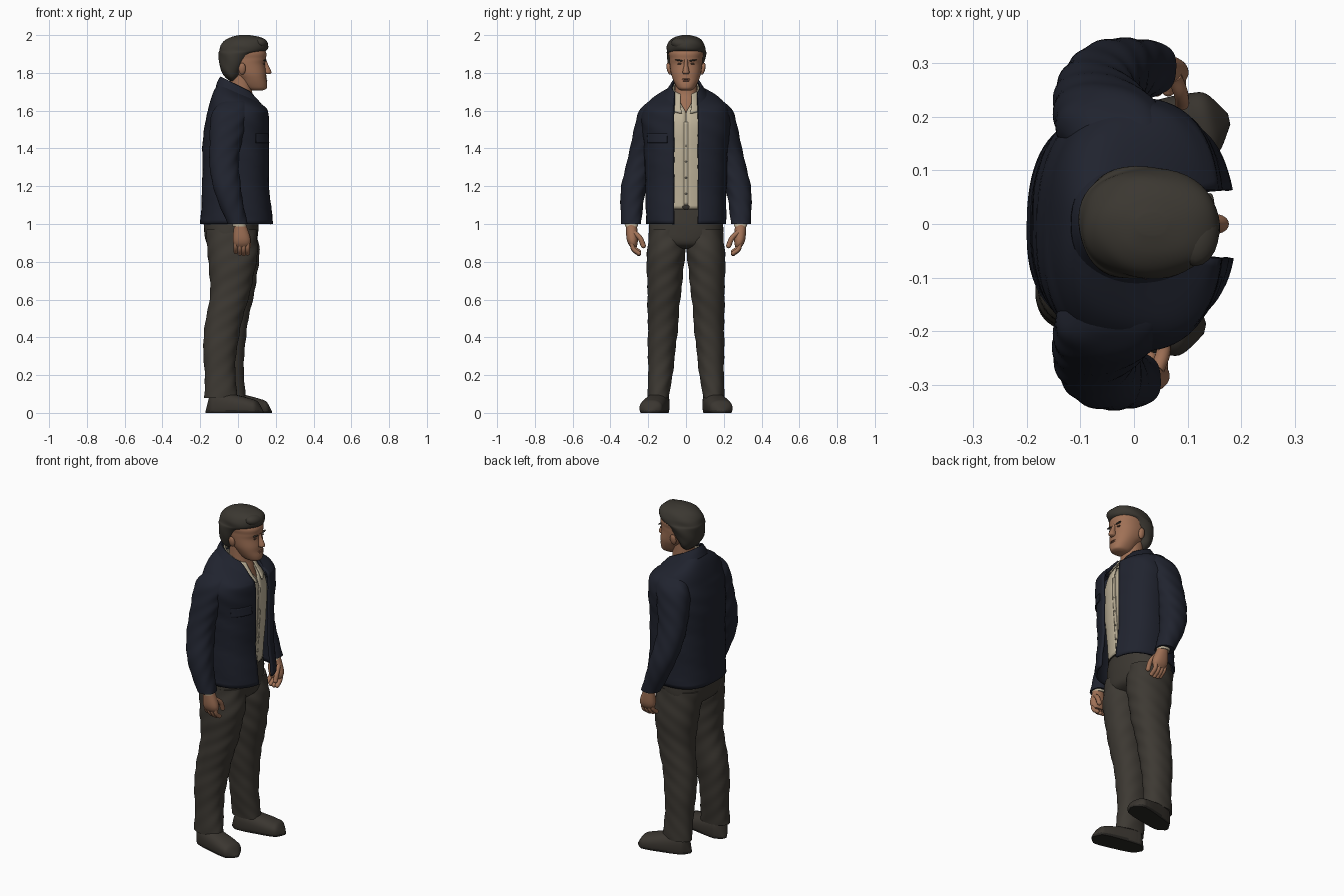
import bpy, bmesh, math
from mathutils import Vector, Matrix

cube = bpy.data.objects.get("Cube")
if cube:
    bpy.data.objects.remove(cube)


def material(name, *rgb):
    mat = bpy.data.materials.new(name)
    mat.use_nodes = True
    mat.diffuse_color = (*rgb, 1)
    bsdf = mat.node_tree.nodes["Principled BSDF"]
    bsdf.inputs["Base Color"].default_value = (*rgb, 1)
    bsdf.inputs["Roughness"].default_value = .8
    return mat


navy = material("navy cloth", .0145, .017, .028)
brown = material("brown grey trousers", .047, .041, .033)
leather = material("shoe leather", .043, .037, .03)
sole_mat = material("dark sole", .022, .02, .017)
skin = material("skin", .35, .165, .093)
lip = material("lip", .25, .105, .065)
cream = material("cream shirt", .53, .46, .33)
hair_mat = material("dark hair", .044, .039, .031)
belt_mat = material("belt", .032, .028, .023)
eye_mat = material("eye", .1, .055, .035)


def finish(bm, name, mat):
    """Turn the bmesh into a smoothly shaded object."""
    mesh = bpy.data.meshes.new(name)
    bm.to_mesh(mesh)
    bm.free()
    ob = bpy.data.objects.new(name, mesh)
    bpy.context.collection.objects.link(ob)
    mesh.materials.append(mat)
    bpy.ops.object.select_all(action='DESELECT')
    bpy.context.view_layer.objects.active = ob
    ob.select_set(True)
    bpy.ops.object.shade_smooth_by_angle(angle=math.radians(50))
    return ob


def spline(rows, steps):
    """Smooth the list of rings with a Catmull-Rom curve."""
    rows = [Vector(tuple(row) + (0,) * (5 - len(row))) for row in rows]
    out = []
    for i in range(len(rows) - 1):
        b, c = rows[i], rows[i + 1]
        a, d = rows[max(i - 1, 0)], rows[min(i + 2, len(rows) - 1)]
        for k in range(steps):
            t = k / steps
            out.append(b + (c - a) * t / 2 + (a * 2 - b * 5 + c * 4 - d) * t * t / 2
                       + (b * 3 - a - c * 3 + d) * t ** 3 / 2)
    return out + [rows[-1]]


def rounded(value, power):
    """Superellipse version of a sine or cosine."""
    return math.copysign(abs(value) ** (2 / power), value)


def loft(name, rows, mat, power=2.2, fold=0, thick=0, gap=None, angles=None, drape=0,
         steps=6, n=48, move=None):
    """Skin rings of (height, back, front, half width, side offset).
    Thick shells stay open in front by gap(height); drape tips rings at the neck forward."""
    bm = bmesh.new()
    rings = []
    for z, back, front, half, y in spline(rows, steps):
        opening = gap(z) if gap else 0
        start = math.asin(min(1, max(opening, 0) / half) ** (power / 2))
        low, high = angles or (start, math.tau - start)
        tilt = -min(.5, drape * max(0, z - 1.6))
        ring = []
        for j in range(n + 1 if thick else n):
            a = low + (high - low) * j / n
            wave = 1 + fold * math.sin(z * 48 + a * 3 + y * 9) * math.sin(z * 19 + a * 2)
            dx = rounded(math.cos(a), power) * (front - back) / 2 * wave
            dy = rounded(math.sin(a), power) * half * wave
            p = Vector(((back + front) / 2 + dx, y + dy, z + tilt * dx))
            ring.append(bm.verts.new(move(p) if move else p))
        rings.append(ring)
    for low_ring, high_ring in zip(rings, rings[1:]):
        count = len(low_ring)
        for j in range(n):
            k = (j + 1) % count
            bm.faces.new((low_ring[j], low_ring[k], high_ring[k], high_ring[j]))
    if not thick:
        bm.faces.new(rings[0][::-1])
        bm.faces.new(rings[-1])
        bmesh.ops.recalc_face_normals(bm, faces=bm.faces)
    ob = finish(bm, name, mat)
    if thick:
        mod = ob.modifiers.new("thickness", 'SOLIDIFY')
        mod.thickness, mod.offset = thick, -1
    return ob


def blob(name, loc, size, mat, roll=0):
    bm = bmesh.new()
    bmesh.ops.create_uvsphere(bm, u_segments=20, v_segments=12, radius=1)
    bm.transform(Matrix.Translation(loc) @ Matrix.Rotation(roll, 4, 'X') @ Matrix.Diagonal((*size, 1)))
    return finish(bm, name, mat)


def tube(name, points, radius, mat):
    """Round finger with a ball at its tip."""
    curve = bpy.data.curves.new(name, 'CURVE')
    curve.dimensions = '3D'
    curve.bevel_depth, curve.bevel_resolution, curve.use_fill_caps = radius, 3, True
    path = curve.splines.new('BEZIER')
    path.bezier_points.add(len(points) - 1)
    for knot, p in zip(path.bezier_points, points):
        knot.co = p
        knot.handle_left_type = knot.handle_right_type = 'AUTO'
    curve.materials.append(mat)
    bpy.context.collection.objects.link(bpy.data.objects.new(name, curve))
    blob(name + "_tip", points[-1], (radius,) * 3, mat)


# Jacket, collar and chest pocket flap
def jacket_gap(z):
    return .064


def neck_gap(z):
    return min(.03, (z - 1.59) * .35)


loft("jacket_body", [(1, -.2, .19, .212), (1.2, -.19, .168, .215), (1.4, -.188, .168, .222),
     (1.52, -.178, .166, .235), (1.6, -.158, .162, .228), (1.655, -.134, .146, .185),
     (1.7, -.1, .105, .09)], navy, 2.5, .014, .012, jacket_gap, drape=4.5, n=72)
loft("jacket_collar", [(1.655, -.118, .174, .13), (1.7, -.106, .134, .1), (1.734, -.093, .095, .08)],
     navy, thick=.012, gap=jacket_gap, drape=10)
loft("pocket_flap", [(1.43, -.19, .175, .228), (1.48, -.185, .169, .231)],
     navy, 2.5, thick=.006, angles=(-1.05, -.36))

# Shirt with open neck, placket and buttons
loft("shirt", [(1.08, -.15, .115, .16), (1.25, -.13, .128, .165), (1.42, -.14, .14, .17),
     (1.54, -.14, .14, .16), (1.64, -.1, .113, .11), (1.68, -.08, .09, .08)],
     cream, 2.3, .008, .006, neck_gap, drape=4.5)
loft("shirt_collar", [(1.65, -.105, .149, .105), (1.724, -.072, .08, .067)],
     cream, thick=.007, gap=neck_gap, drape=10)
loft("shirt_placket", [(1.1, -.15, .12, .16), (1.25, -.13, .13, .165), (1.42, -.14, .142, .17),
     (1.54, -.14, .142, .16)], cream, 2.3, thick=.003, angles=(-.045, .045), n=4)
for i in range(5):
    blob("shirt_button", (.127 + .012 * math.sin(i * .7), 0, 1.16 + i * .085), (.007, .005, .005), cream)

# Trouser seat and belt
loft("trouser_seat", [(.868, -.12, .05, .11), (.9, -.167, .097, .185), (1, -.18, .11, .196),
     (1.095, -.17, .108, .17)], brown, 2.3, .008)
loft("belt", [(1.075, -.18, .114, .177), (1.105, -.177, .113, .174)], belt_mat, 2.3)
blob("belt_buckle", (.113, 0, 1.09), (.006, .022, .014), belt_mat)


def foot_ring(u):
    """Shoe cross-section at share u of its length, from heel to toe."""
    width = (.046 + .014 * u) * math.sqrt(1 - (2 * u - 1) ** 4) + .01
    height = (.125 - .075 * u) * math.sqrt(1 - (2 * u - 1) ** 6) + .01
    return .31 * u, -.28 * height, height, width


for s, side in ((1, "left"), (-1, "right")):
    ahead = .045 if s > 0 else 0      # the left foot and hand are further forward

    def step(p):
        return Vector((p.x + ahead * min(1, 1.4 * (1 - p.z)), p.y * s, p.z))

    def swing(p):
        return Vector((p.x + ahead * max(0, 1.4 - p.z) * 1.6, p.y * s, p.z))

    loft(side + "_trouser_leg", [(.08, -.177, -.003, .056, .146), (.22, -.177, -.015, .066, .135),
         (.4, -.183, .003, .077, .125), (.57, -.156, .044, .085, .118), (.7, -.147, .079, .093, .113),
         (.85, -.163, .103, .102, .105), (.97, -.166, .098, .093, .1)], brown, fold=.035, steps=10, move=step)

    # Shoe, laid from heel to toe with a flat underside and turned out
    def place(p):
        flat = Vector((p.z, p.y, max(0, p.x)))
        return Matrix.Rotation(s * .22, 3, 'Z') @ flat + Vector((ahead - .17, s * .128, 0))

    shoe = loft(side + "_shoe", [foot_ring(i / 10) for i in range(11)], leather, 2.4, move=place)
    shoe.data.materials.append(sole_mat)
    for f in shoe.data.polygons:
        f.material_index = int(f.center.z < .012)

    # Sleeve, shirt cuff and hand
    loft(side + "_sleeve", [(1, -.055, .05, .052, .291), (1.1, -.097, .03, .06, .287),
         (1.21, -.136, .012, .068, .273), (1.31, -.149, .005, .07, .248), (1.4, -.151, .011, .072, .223),
         (1.5, -.15, .036, .077, .2), (1.59, -.134, .058, .068, .183), (1.64, -.1, .05, .044, .165),
         (1.665, -.05, .01, .02, .145)], navy, fold=.04, steps=9, move=swing)
    loft(side + "_shirt_cuff", [(.987, -.028, .044, .035, .288), (1.02, -.034, .042, .037, .29)],
         cream, move=swing)
    loft(side + "_palm", [(.878, -.012, .052, .016, .277), (.9, -.025, .065, .026, .282),
         (.935, -.027, .063, .031, .285), (1.01, -.018, .038, .028, .29)], skin, move=swing)
    hand = .02 + ahead * .75
    for i, finger in enumerate(("little", "ring", "middle", "index")):
        x, drop = hand - .032 + i * .021, .003 * (i - 2) ** 2
        tube(f"{side}_{finger}_finger", [(x, s * .287, .9), (x, s * .278, .865 + drop),
             (x, s * .25, .842 + drop)], .012, skin)
    tube(side + "_thumb", [(hand + .022, s * .275, .955), (hand + .034, s * .243, .925),
         (hand + .036, s * .226, .885)], .0135, skin)

    # Ear, eye and brow
    blob(side + "_ear", (.022, s * .09, 1.822), (.019, .012, .032), skin, s * -.2)
    blob(side + "_eye", (.1375, s * .034, 1.848), (.006, .012, .004), eye_mat)
    blob(side + "_eyebrow", (.142, s * .036, 1.866), (.008, .022, .004), hair_mat, s * .12)

# Neck, head and face
loft("neck", [(1.56, -.06, .11, .09), (1.65, -.05, .088, .068), (1.7, -.042, .075, .06),
     (1.79, -.042, .075, .06)], skin)
loft("head", [(1.707, .075, .13, .026), (1.716, .045, .15, .043), (1.738, .02, .154, .057),
     (1.77, 0, .15, .071), (1.8, -.03, .149, .08), (1.845, -.06, .143, .086), (1.875, -.07, .148, .088),
     (1.92, -.075, .142, .088), (1.98, 0, .06, .03)], skin)
loft("nose", [(1.793, .13, .166, .012), (1.804, .13, .177, .018), (1.845, .13, .159, .01),
     (1.87, .13, .15, .01)], skin, 2)
for z in (1.758, 1.767):
    blob("lip", (.146, 0, z), (.009, .022, .0045), lip)

# Hair cap and swept fringe
loft("hair", [(1.758, -.045, -.015, .045), (1.78, -.07, .008, .072), (1.82, -.092, .03, .089),
     (1.895, -.103, .092, .104), (1.917, -.102, .146, .103), (1.945, -.094, .158, .1),
     (1.972, -.07, .148, .085), (1.99, -.035, .115, .058), (2, .005, .06, .02)], hair_mat, 2.1, .03)
blob("hair_fringe", (.115, -.012, 1.95), (.044, .068, .034), hair_mat, -.2)
